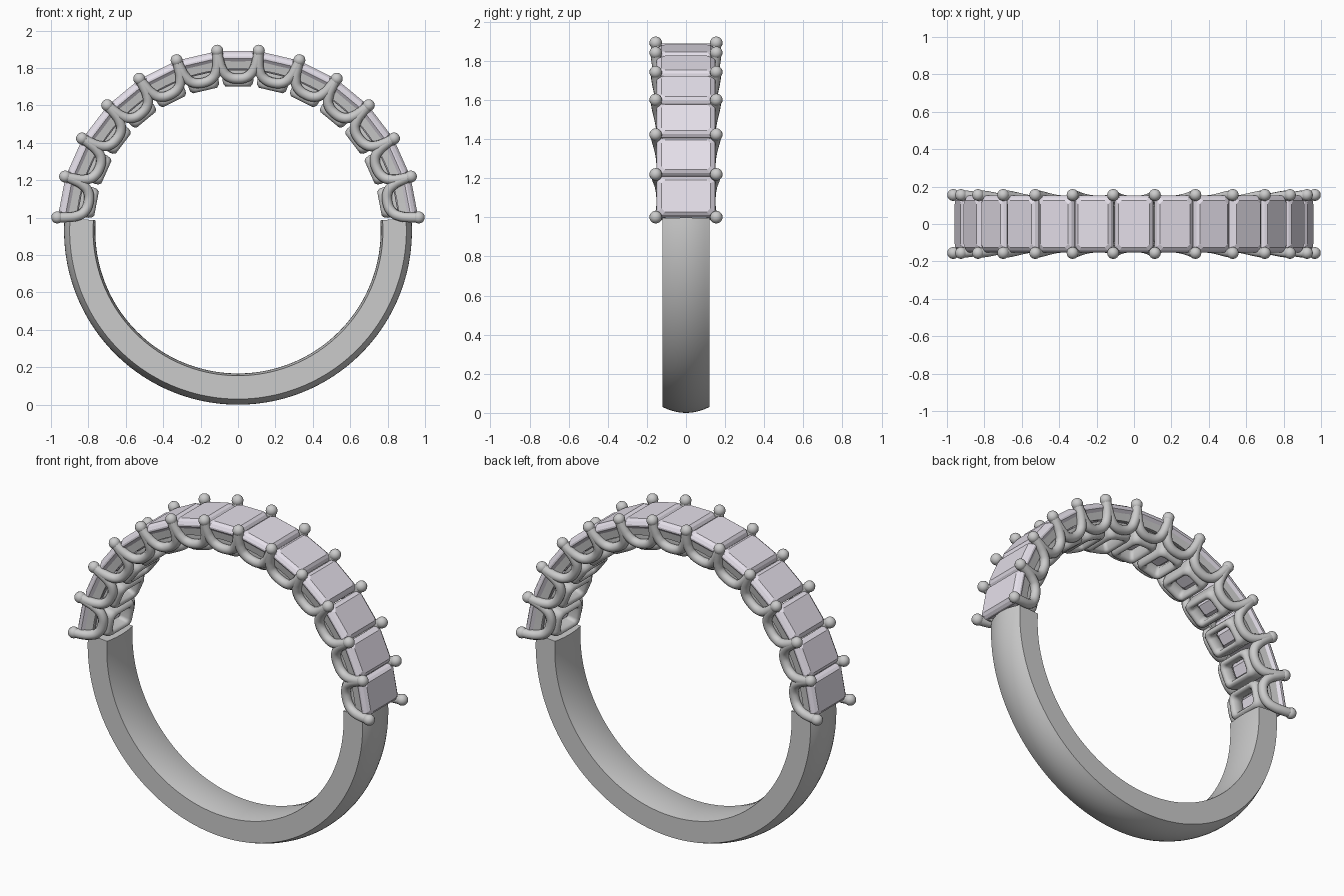
import bpy, bmesh
from math import sin, cos, pi, radians

if "Cube" in bpy.data.objects:
    bpy.data.objects.remove(bpy.data.objects["Cube"])

CZ = 0.93                      # height of ring centre
STEP = radians(13.2)           # angle between stones
COUNT = 13
ANGLES = [(i - (COUNT - 1) / 2) * STEP for i in range(COUNT)]
END = COUNT * STEP / 2         # half angle of the stone-set part


def place(phi, t, y, r):
    """Ring coordinates: angle from top, tangent offset, width, radius."""
    return (r * sin(phi) + t * cos(phi), y, CZ + r * cos(phi) - t * sin(phi))


def finish(bm, name, angle=35, mat=None):
    bmesh.ops.recalc_face_normals(bm, faces=bm.faces)
    me = bpy.data.meshes.new(name)
    bm.to_mesh(me)
    bm.free()
    ob = bpy.data.objects.new(name, me)
    bpy.context.collection.objects.link(ob)
    bpy.ops.object.select_all(action='DESELECT')
    ob.select_set(True)
    bpy.context.view_layer.objects.active = ob
    bpy.ops.object.shade_smooth_by_angle(angle=radians(angle))
    if mat:
        me.materials.append(mat)
    return ob


def loft(bm, loops, caps=False, closed=False):
    """Skin a row of equal-length vertex loops."""
    rings = [[bm.verts.new(p) for p in lp] for lp in loops]
    pairs = list(zip(rings, rings[1:]))
    if closed:
        pairs.append((rings[-1], rings[0]))
    for a, b in pairs:
        for i in range(len(a)):
            j = (i + 1) % len(a)
            bm.faces.new((a[i], a[j], b[j], b[i]))
    if caps:
        bm.faces.new(rings[0])
        bm.faces.new(rings[-1])


def arc_sweep(bm, profile, a0, a1, n):
    """Sweep a (y, r) profile round the ring."""
    loft(bm, [[place(a0 + (a1 - a0) * k / n, 0, y, r) for y, r in profile]
              for k in range(n + 1)], caps=True)


def rounded_rect(phi, ht, hy, c, r, n):
    """Rectangle with rounded (n>1) or cut (n=1) corners at radius r."""
    pts = []
    for k, (sx, sy) in enumerate(((1, 1), (-1, 1), (-1, -1), (1, -1))):
        for i in range(n + 1):
            a = (k + i / n) * pi / 2
            pts.append(place(phi, sx * (ht - c) + c * cos(a),
                             sy * (hy - c) + c * sin(a), r))
    return pts


# plain lower band: domed outside, slightly comfort-fit inside
ys = [-0.12 + 0.24 * i / 10 for i in range(11)]
profile = [(y, 0.93 - 0.03 * (y / 0.12) ** 2) for y in ys]
profile += [(y, 0.763 + 0.012 * (y / 0.12) ** 2) for y in reversed(ys)]
bm = bmesh.new()
arc_sweep(bm, profile, END, 2 * pi - END, 96)
finish(bm, "band")

# two rails under the edges of the stones
bm = bmesh.new()
for s in (-1, 1):
    arc_sweep(bm, [(s * 0.105, 0.87), (s * 0.13, 0.865), (s * 0.142, 0.928),
                   (s * 0.115, 0.928)], -END, END, 78)
finish(bm, "side_rails")

# open rounded seat below each stone
bm = bmesh.new()
seat = [(0.086, 0.115, 0.035, 0.86), (0.082, 0.115, 0.035, 0.80),
        (0.078, 0.112, 0.035, 0.783), (0.066, 0.10, 0.03, 0.77),
        (0.056, 0.085, 0.025, 0.77), (0.046, 0.072, 0.02, 0.783),
        (0.046, 0.072, 0.02, 0.83), (0.060, 0.090, 0.02, 0.86)]
for phi in ANGLES:
    loft(bm, [rounded_rect(phi, *s, 5) for s in seat], closed=True)
finish(bm, "stone_seats", 50)

# rectangular cut stones
lilac = bpy.data.materials.new("pale_lilac")
lilac.diffuse_color = (0.78, 0.74, 0.82, 1)
lilac.use_nodes = True
lilac.node_tree.nodes["Principled BSDF"].inputs["Base Color"].default_value = lilac.diffuse_color
stone = [(0.03, 0.06, 0.008, 0.825), (0.075, 0.115, 0.014, 0.88),
         (0.105, 0.152, 0.02, 0.922), (0.105, 0.152, 0.02, 0.932),
         (0.097, 0.142, 0.02, 0.948), (0.083, 0.125, 0.018, 0.96)]
bm = bmesh.new()
for phi in ANGLES:
    loft(bm, [rounded_rect(phi, *s, 1) for s in stone], caps=True)
finish(bm, "stones", 5, lilac)

# U-shaped prong wires linking neighbouring tips on both sides
half = [(0.1115, 0.155, 0.9636), (0.101, 0.149, 0.91), (0.086, 0.14, 0.865),
        (0.057, 0.13, 0.828)]
path = [(-t, y, r) for t, y, r in half] + [(0, 0.125, 0.813)] + half[::-1]
cu = bpy.data.curves.new("prong_wires", 'CURVE')
cu.dimensions = '3D'
cu.bevel_depth = 0.027
cu.bevel_resolution = 3
cu.resolution_u = 5
for phi in ANGLES:
    for s in (-1, 1):
        sp = cu.splines.new('BEZIER')
        sp.bezier_points.add(len(path) - 1)
        for bp, (t, y, r) in zip(sp.bezier_points, path):
            bp.co = place(phi, t, s * y, r)
            bp.handle_left_type = bp.handle_right_type = 'AUTO'
wires = bpy.data.objects.new("prong_wires", cu)
bpy.context.collection.objects.link(wires)
bpy.ops.object.select_all(action='DESELECT')
wires.select_set(True)
bpy.context.view_layer.objects.active = wires
bpy.ops.object.convert(target='MESH')
bpy.ops.object.shade_smooth_by_angle(angle=radians(50))

# rounded prong tips
bm = bmesh.new()
for i in range(COUNT + 1):
    for s in (-1, 1):
        p = place(-END + i * STEP, 0, s * 0.155, 0.969)
        geo = bmesh.ops.create_uvsphere(bm, u_segments=16, v_segments=10, radius=0.032)
        bmesh.ops.translate(bm, verts=geo["verts"], vec=p)
finish(bm, "prong_tips", 60)
